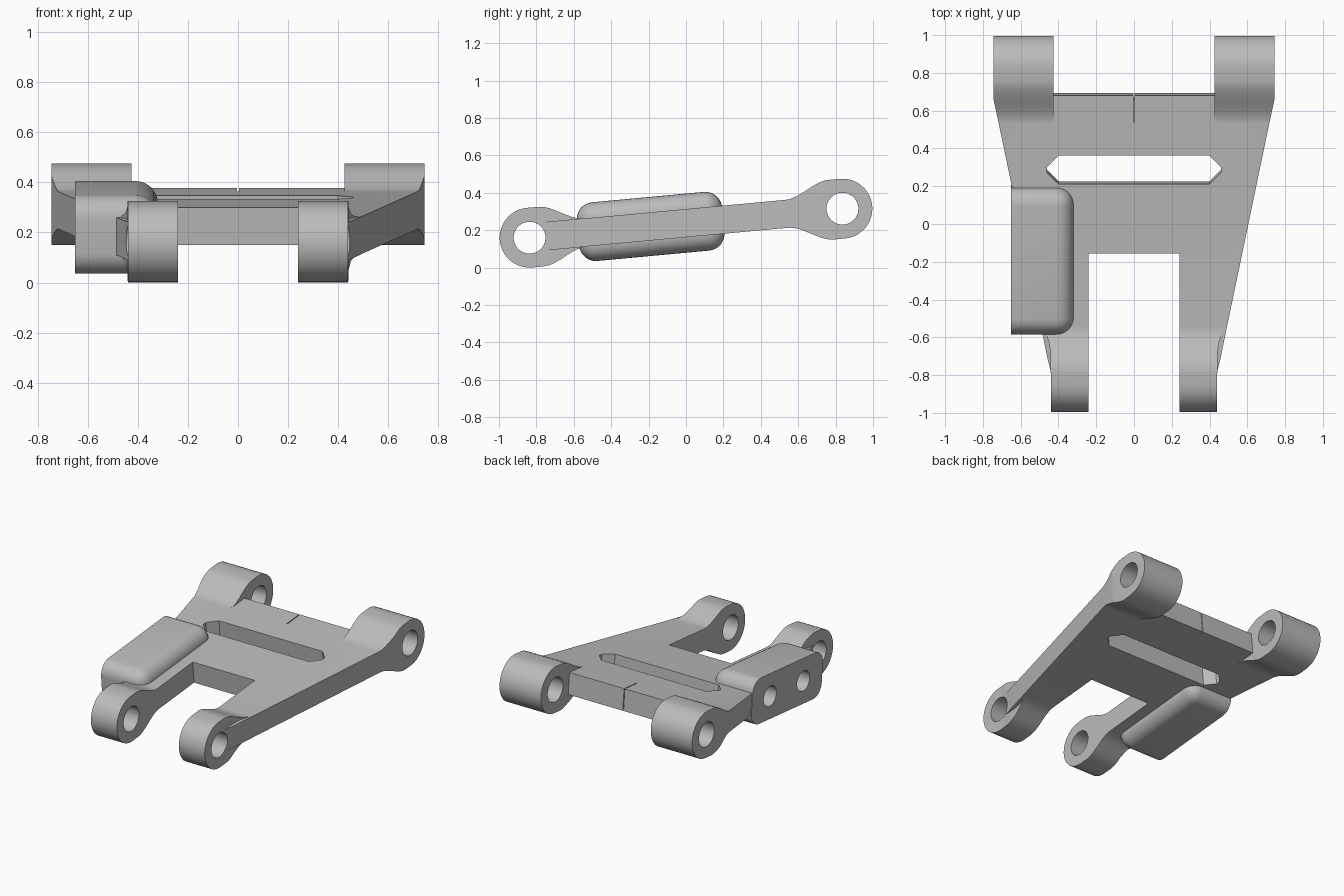
import bpy, bmesh
from math import sin, cos, pi, asin
from mathutils import Matrix, Vector

if "Cube" in bpy.data.objects:
    bpy.data.objects.remove(bpy.data.objects["Cube"], do_unlink=True)

# Main measures; everything is built level, then tilted at the end
BOSS_Y, BOSS_R, BORE_R = 0.84, 0.16, 0.085
HALF = 0.075                     # half thickness of the plate
CENTRE_Z, RISE = 0.238, 0.0776

grey = bpy.data.materials.new("plain_grey")
grey.use_nodes = True
grey.diffuse_color = (0.5, 0.5, 0.5, 1)
grey.node_tree.nodes["Principled BSDF"].inputs["Base Color"].default_value = (0.5, 0.5, 0.5, 1)


def make(name, bm):
    bmesh.ops.recalc_face_normals(bm, faces=bm.faces)
    mesh = bpy.data.meshes.new(name)
    bm.to_mesh(mesh)
    bm.free()
    mesh.materials.append(grey)
    ob = bpy.data.objects.new(name, mesh)
    bpy.context.collection.objects.link(ob)
    return ob


def prism(name, points, axis, low, high):
    """Extrude a 2D outline: (y, z) along x, or (x, y) along z."""
    bm = bmesh.new()
    place = (lambda a, b: (low, a, b)) if axis == "x" else (lambda a, b: (a, b, low))
    face = bm.faces.new([bm.verts.new(place(a, b)) for a, b in points])
    ext = bmesh.ops.extrude_face_region(bm, geom=[face])["geom"]
    move = Vector((high - low, 0, 0) if axis == "x" else (0, 0, high - low))
    bmesh.ops.translate(bm, vec=move, verts=[v for v in ext if isinstance(v, bmesh.types.BMVert)])
    return make(name, bm)


def rod(y, radius, low, high):
    ring = [(y + radius * cos(i * pi / 24), radius * sin(i * pi / 24)) for i in range(48)]
    return prism("cutter", ring, "x", low, high)


def activate(ob):
    bpy.ops.object.select_all(action="DESELECT")
    ob.select_set(True)
    bpy.context.view_layer.objects.active = ob


def apply_mod(ob, mod):
    activate(ob)
    bpy.ops.object.modifier_apply(modifier=mod.name)


def boolean(ob, other, operation="DIFFERENCE", keep=False):
    mod = ob.modifiers.new("cut", "BOOLEAN")
    mod.operation, mod.solver, mod.object = operation, "EXACT", other
    apply_mod(ob, mod)
    if not keep:
        bpy.data.objects.remove(other, do_unlink=True)


# Side profile of an arm: two round bosses flowing into the plate
def flare(sign, end):
    """Points from the boss towards the plate on one side."""
    pts = []
    for i in range(17):
        t = i / 16
        h = BOSS_R + (HALF - BOSS_R) * t * t * (3 - 2 * t)
        pts.append((end * (BOSS_Y - 0.06 - 0.24 * t), sign * h))
    return pts


def nose(end):
    return [(end * (BOSS_Y + BOSS_R * cos(a)), end * BOSS_R * sin(a))
            for a in (-pi / 2 + i * pi / 24 for i in range(25))]


profile = (nose(1) + flare(1, 1) + flare(1, -1)[::-1]
           + nose(-1) + flare(-1, -1) + flare(-1, 1)[::-1])
arms = prism("link_body", profile, "x", 0.1, 0.9)

# Plan outline of one arm
plan = [(0.24, -1.1), (0.44, -1.1), (0.44, -0.78), (0.46, -0.70), (0.49, -0.55),
        (0.745, 0.68), (0.745, 1.1), (0.425, 1.1), (0.425, -0.15), (0.24, -0.15)]
boolean(arms, prism("cutter", plan, "z", -0.5, 0.5), "INTERSECT")

# Trim the flare beside the front boss, leaving the plate edge proud
relief = [(0.441, -0.86), (0.441, -0.68), (0.45, -0.62), (0.465, -0.58),
          (0.492, -0.54), (0.6, -0.54), (0.6, -0.86)]
for low, high in ((HALF + 0.001, 0.3), (-0.3, -HALF - 0.001)):
    boolean(arms, prism("cutter", relief, "z", low, high))

# Bores through both bosses
for end in (-1, 1):
    boolean(arms, rod(end * BOSS_Y, BORE_R, 0.1, 0.9))

mirror = arms.modifiers.new("mirror", "MIRROR")
mirror.use_mirror_merge = False
apply_mod(arms, mirror)

# Web plate joining the arms
web = [(-0.425, -0.15), (0.425, -0.15), (0.425, 0.69), (-0.425, 0.69)]
boolean(arms, prism("web", web, "z", -HALF, HALF), "UNION")

# Slot with chamfered ends
half_slot = [(0.40, 0.22), (0.46, 0.28), (0.46, 0.31), (0.40, 0.37)]
slot = half_slot + [(-x, y) for x, y in reversed(half_slot)]
boolean(arms, prism("cutter", slot, "z", -0.3, 0.3))

# Thin centre slit over the top and rear edge of the web
slit = [(0.55, 0.2), (0.55, 0.05), (0.665, 0.05), (0.665, -0.2), (0.75, -0.2), (0.75, 0.2)]
boolean(arms, prism("cutter", slit, "x", -0.003, 0.003))

# Side pad: box rounded everywhere but around its flat outer face
bm = bmesh.new()
bmesh.ops.create_cube(bm, size=1, matrix=Matrix.Translation((-0.485, -0.19, 0))
                      @ Matrix.Diagonal((0.33, 0.78, 0.315, 1)))
edges = [e for e in bm.edges if max(v.co.x for v in e.verts) > -0.4]
bmesh.ops.bevel(bm, geom=edges, offset=0.09, segments=8, profile=0.5, affect="EDGES")
pad = make("side_pad", bm)

# Two blind holes in the pad's outer face
for y in (-0.37, 0.0):
    hole = rod(y, 0.07, -0.9, -0.42)
    boolean(arms, hole, keep=True)
    boolean(pad, hole)

# Tilt into place and smooth
for ob in (arms, pad):
    ob.rotation_euler.x = asin(RISE / BOSS_Y)
    ob.location.z = CENTRE_Z
    activate(ob)
    bpy.ops.object.transform_apply(location=True, rotation=True, scale=False)
    bpy.ops.object.shade_smooth_by_angle(angle=0.5)
